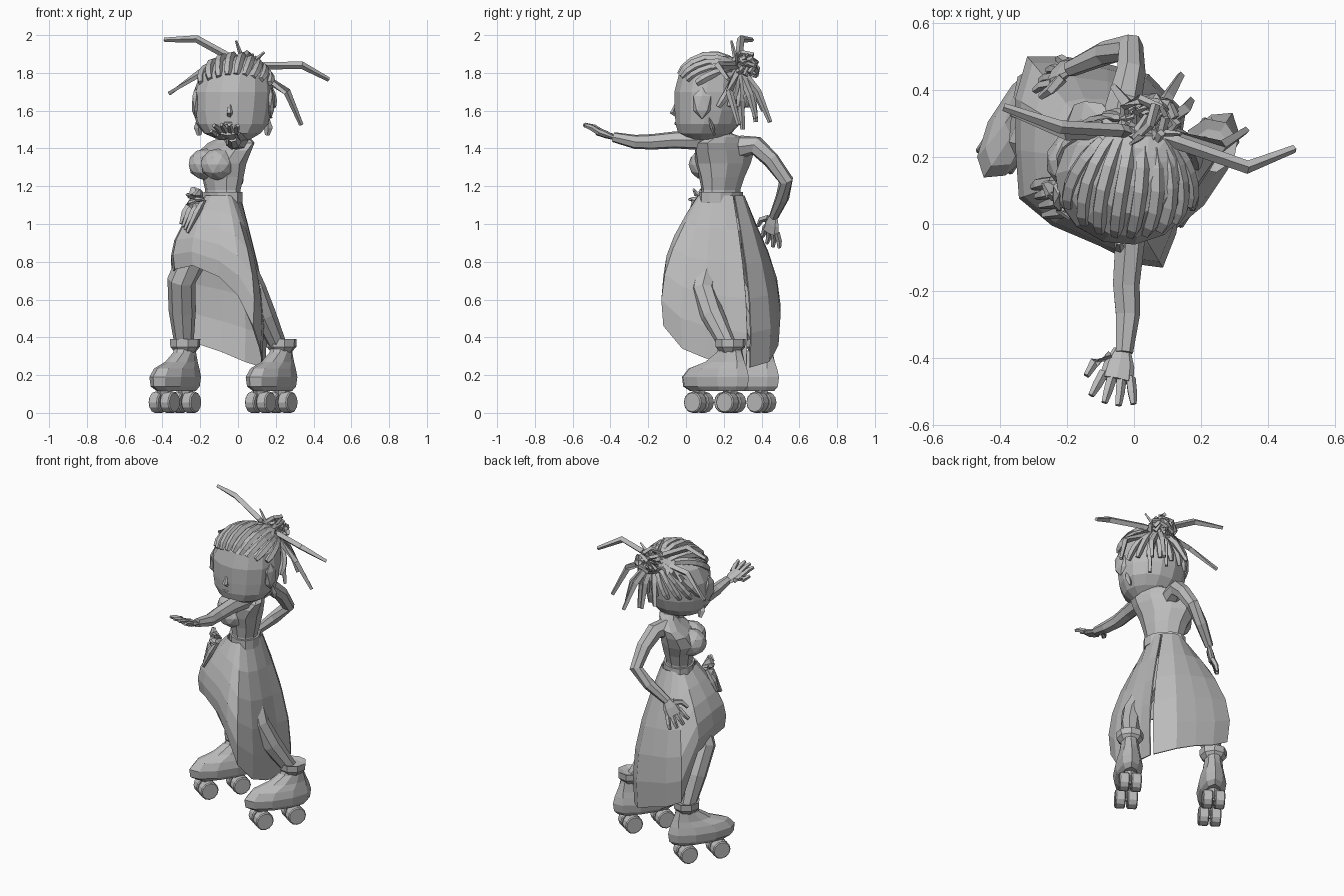
import bpy, bmesh, math, random
from mathutils import Vector as V, Matrix

random.seed(4)
cube = bpy.data.objects.get("Cube")
if cube:
    bpy.data.objects.remove(cube)

mat = bpy.data.materials.new("plain grey")
mat.use_nodes = True
mat.diffuse_color = (0.5, 0.5, 0.5, 1)
mat.node_tree.nodes["Principled BSDF"].inputs["Base Color"].default_value = (0.5, 0.5, 0.5, 1)


def finish(name, bm):
    bmesh.ops.recalc_face_normals(bm, faces=bm.faces)
    mesh = bpy.data.meshes.new(name)
    bm.to_mesh(mesh)
    bm.free()
    mesh.materials.append(mat)
    ob = bpy.data.objects.new(name, mesh)
    bpy.context.collection.objects.link(ob)
    return ob


def loft(name, rings, closed=True, caps=True):
    bm = bmesh.new()
    rows = [[bm.verts.new(p) for p in ring] for ring in rings]
    n = len(rows[0])
    for a, b in zip(rows, rows[1:]):
        for i in range(n if closed else n - 1):
            j = (i + 1) % n
            bm.faces.new((a[i], a[j], b[j], b[i]))
    if caps:
        bm.faces.new(rows[0])
        bm.faces.new(rows[-1])
    return finish(name, bm)


def oval(c, u, v, n=12):
    return [c + u * math.cos(k * math.tau / n) + v * math.sin(k * math.tau / n) for k in range(n)]


def tube(name, pts, radii, sides=6, flat=1.0, side=None):
    pts = [V(p) for p in pts]
    if not isinstance(radii, (list, tuple)):
        radii = [radii] * len(pts)
    rings = []
    for i, p in enumerate(pts):
        t = (pts[min(i + 1, len(pts) - 1)] - pts[max(i - 1, 0)]).normalized()
        ref = V(side) if side else (V((1, 0, 0)) if abs(t.x) < 0.8 else V((0, 1, 0)))
        u = (ref - t * ref.dot(t)).normalized()
        rings.append(oval(p, u * radii[i], t.cross(u) * radii[i] * flat, sides))
    return loft(name, rings)


def ball(name, c, size, rot=0.0, sub=2):
    bm = bmesh.new()
    m = Matrix.Translation(c) @ Matrix.Rotation(rot, 4, 'Z') @ Matrix.Diagonal((*size, 1))
    bmesh.ops.create_icosphere(bm, subdivisions=sub, radius=1, matrix=m)
    return finish(name, bm)


# Torso, turned towards the model's right
left, facing, up = V((0.6, -0.8, 0)), V((-0.8, -0.6, 0)), V((0, 0, 1))
body = [(1.12, -.08, .185, .12, .085), (1.18, -.08, .185, .115, .08), (1.25, -.08, .19, .135, .095),
        (1.32, -.09, .195, .165, .115), (1.39, -.065, .205, .19, .095), (1.43, -.035, .215, .19, .065),
        (1.46, -.015, .21, .11, .05), (1.48, -.01, .19, .05, .045)]
loft("torso", [oval(V((x, y, z)), left * a, facing * b, 10) for z, x, y, a, b in body])
for s, c in (("left", (-.105, .105, 1.315)), ("right", (-.17, .195, 1.315))):
    ball(s + "_bust", c, (.098, .088, .085), .64)
tube("neck", [(-.02, .2, 1.43), (-.02, .17, 1.53)], [.06, .055], 8)
loft("waistband", [oval(V((-.08, .185, z)), left * .128, facing * .092) for z in (1.11, 1.17)])

# Skirt with a slanted hem, open at the side slit
hem = [(.135, .34, .24), (.04, .44, .27), (-.08, .47, .32), (-.2, .49, .36), (-.31, .49, .42),
       (-.345, .37, .71), (-.345, .22, .75), (-.335, .08, .76), (-.24, 0, .78), (-.1, -.06, .72),
       (0, -.11, .62), (.08, -.12, .46), (.12, -.02, .34), (.13, .1, .29), (.13, .22, .26), (.145, .32, .24)]
mid = V((-.08, .185, 1.15))
rings = []
for k in range(6):
    t = k / 5
    f = math.sin(1.9 * t) / math.sin(1.9)
    ring = []
    for h in hem:
        d = V((h[0] - mid.x, h[1] - mid.y, 0)).normalized()
        top = mid + V((d.x * .095, d.y * .125, 0))
        p = top.lerp(V(h), f)
        p.z = top.z + (h[2] - top.z) * t
        ring.append(p)
    rings.append(ring)
skirt = loft("skirt", rings, closed=False, caps=False)
skirt.modifiers.new("thickness", 'SOLIDIFY').thickness = 0.008

# Hip ornament: petals and hanging strands
knot = V((-.195, .1, 1.13))
for k in range(7):
    a = k * math.tau / 7
    tip = knot + left * math.cos(a) * .07 + up * math.sin(a) * .065 + facing * .04
    tube("hip_petal", [knot, knot.lerp(tip, .6) + facing * .02, tip], [.012, .03, .014], 6, .5)
for k in range(4):
    a = knot + left * (k - 1.5) * .035 + facing * .02
    tube("hip_strand", [a, a + V((-.04, -.01, -.07)), a + V((-.06 - .01 * k, -.02, -.13 - .015 * k))],
         [.014, .02, .01], 5)


# Arms and hands
def hand(name, wrist, fwd, side, nrm):
    wrist, fwd, side, nrm = V(wrist), V(fwd).normalized(), V(side).normalized(), V(nrm).normalized()
    tube(name + "_palm", [wrist, wrist + fwd * .05, wrist + fwd * .1], [.026, .046, .052], 8, .42, side)
    for k in range(4):
        o = k - 1.5
        base = wrist + fwd * .085 + side * o * .027
        ln = .1 - abs(o) * .014
        tip = base + fwd * ln + side * o * .016 + nrm * .01
        tube(name + "_finger", [base, base.lerp(tip, .55) + nrm * .006, tip], [.016, .015, .01], 5)
    base = wrist + fwd * .03 + side * .03
    tube(name + "_thumb", [base, base + side * .045 + fwd * .03, base + side * .06 + fwd * .075], [.018, .016, .01], 5)


tube("left_arm", [(-.01, .17, 1.43), (0, .07, 1.445), (-.015, -.06, 1.445), (-.025, -.18, 1.435),
                  (-.02, -.27, 1.435), (-.03, -.385, 1.46)], [.065, .054, .046, .042, .038, .027], 7)
hand("left_hand", (-.035, -.375, 1.455), (-.2, -1, .38), (-1, .2, 0), (0, 0, 1))
tube("right_arm", [(-.05, .29, 1.41), (-.03, .37, 1.415), (-.01, .45, 1.34), (-.01, .53, 1.23),
                   (-.09, .51, 1.14), (-.19, .465, 1.04)], [.06, .052, .045, .04, .037, .026], 7)
hand("right_hand", (-.185, .465, 1.045), (-.4, -.15, -.8), (-.5, -.7, .4), (-.5, .8, 0))

# Legs and skates, the second skate placed by an offset
tow = V((-.55, -.83, 0)).normalized()
wide = V((-tow.y, tow.x, 0))
tube("left_leg", [(-.04, .17, 1), (.01, .12, .8), (.085, .09, .65), (.14, .14, .52), (.22, .23, .34)],
     [.075, .072, .066, .062, .045], 8)
tube("right_leg", [(-.13, .24, 1), (-.24, .23, .82), (-.3, .25, .7), (-.295, .33, .54), (-.285, .4, .34)],
     [.085, .08, .075, .072, .048], 8)
boot = [(.115, .085, .17, .055), (.14, .095, .205, .078), (.19, .095, .212, .086), (.235, .08, .185, .076),
        (.27, .035, .125, .062), (.32, .005, .075, .055), (.36, 0, .06, .053)]
for s, foot in (("left", V((.23, .235, 0))), ("right", V((-.28, .395, 0)))):
    loft(s + "_boot", [oval(foot + tow * c + up * z, tow * l, wide * w, 10) for z, c, l, w in boot])
    loft(s + "_boot_cuff", [oval(foot + up * z, tow * r, wide * r, 8)
                            for z, r in ((.32, .055), (.35, .08), (.39, .082), (.38, .05))])
    for along in (.2, -.005):
        axle = foot + tow * along + up * .056
        tube(s + "_truck", [axle, axle + up * .08], [.022, .045], 6)
        tube(s + "_axle", [axle - wide * .065, axle + wide * .065], .014, 6)
        for k in (-1, 1):
            tube(s + "_wheel", [axle + wide * k * .006, axle + wide * k * .012, axle + wide * k * .06,
                                axle + wide * k * .066], [.05, .056, .056, .05], 12)

# Head with nose, mouth and ears
skull = [(1.445, -.02, .1, .08, .08), (1.48, -.03, .1, .15, .14), (1.53, -.03, .115, .19, .17),
         (1.6, -.03, .125, .205, .185), (1.7, -.025, .13, .21, .192), (1.79, -.012, .14, .188, .178),
         (1.86, 0, .16, .125, .13), (1.89, .01, .17, .05, .055)]
loft("head", [oval(V((x, y, z)), V((a, -.02, 0)), V((.02, b, 0)), 14) for z, x, y, a, b in skull])
tube("nose", [(-.045, -.055, 1.63), (-.045, -.07, 1.59), (-.045, -.045, 1.575)], [.008, .017, .014], 5)
tube("mouth", [(-.08, -.045, 1.535), (-.045, -.052, 1.532), (-.01, -.045, 1.535)], [.005, .01, .005], 5)
for k in (-1, 1):
    ball("ear", (-.025 + k * .2, .085, 1.64), (.022, .055, .085), 0, 1)
    tube("earring", [(-.025 + k * .18, .12, 1.57), (-.025 + k * .185, .14, 1.51), (-.025 + k * .18, .15, 1.47)],
         [.008, .024, .012], 4, .5)

# Rows of hair lying on the scalp and gathered at the bun
centre, size, bun = V((-.015, .135, 1.675)), V((.213, .198, .22)), V((.04, .275, 1.82))


def scalp_row(a, b, r):
    pts = []
    for k in range(7):
        d = a.lerp(b, k / 6) - centre
        d = V((d.x / size.x, d.y / size.y, d.z / size.z)).normalized()
        pts.append(centre + V((d.x * size.x, d.y * size.y, d.z * size.z)))
    tube("hair_row", pts, [r * .7] + [r] * 6, 5)


for k in range(9):
    x = -.19 + k * .045
    edge = abs(x + .01) / .19
    scalp_row(V((x, -.03 + .1 * edge ** 3, 1.79 - .05 * edge ** 2)), V((.03 + x * .65, .25, 1.84)), .023)
for k in range(9):
    a = math.pi * k / 8
    scalp_row(V((-.015 + .2 * math.cos(a), .17 + .16 * math.sin(a), 1.62)), bun + V((.05 * math.cos(a), 0, 0)), .02)

# Bun made of tangled loops
for k in range(9):
    m = Matrix.Rotation(random.uniform(-.9, .9), 3, 'X') @ Matrix.Rotation(random.uniform(-.9, .9), 3, 'Y')
    c = bun + V([random.uniform(-.03, .03) for _ in range(3)]) + V((0, .02, 0))
    r = random.uniform(.05, .08)
    path = [c + m @ V((math.cos(i * math.tau / 7) * r, math.sin(i * math.tau / 7) * r, .006 * i - .02)) for i in range(8)]
    tube("bun_loop", path, .014, 4)
for tip in ((-.01, .24, 1.97), (.14, .27, 1.91), (.08, .33, 1.9)):
    tube("bun_wisp", [bun, bun.lerp(V(tip), .6), tip], [.014, .011, .006], 4)

# Loose braids: bend and tip of each
braids = [((-.22, .29, 1.98), (-.39, .35, 1.975)), ((-.2, .27, 1.8), (-.365, .33, 1.69)),
          ((.34, .17, 1.84), (.48, .225, 1.765)), ((.26, .23, 1.7), (.335, .28, 1.525)),
          ((.1, .38, 1.7), (.14, .445, 1.54)), ((.05, .35, 1.7), (.06, .37, 1.54)),
          ((.15, .34, 1.68), (.17, .37, 1.56)), ((-.02, .36, 1.72), (-.06, .41, 1.6)),
          ((.12, .29, 1.65), (.13, .3, 1.5))]
for bend, tip in braids:
    tube("braid", [bun, bun.lerp(V(bend), .3) + up * .012, bend, tip], [.02, .02, .02, .012], 4)
